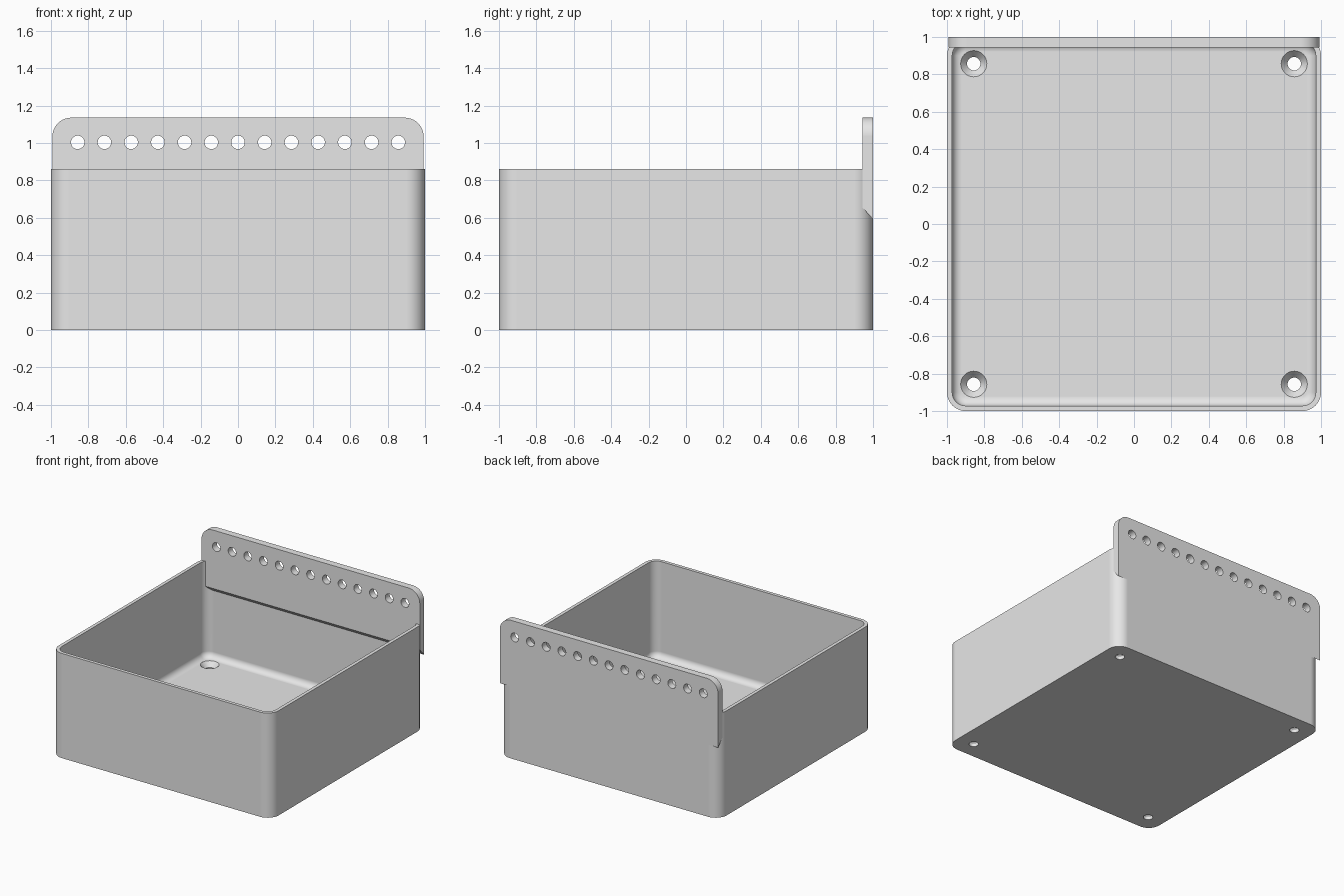
import bpy, bmesh
from math import pi, sin, cos, radians

cube = bpy.data.objects.get("Cube")
if cube:
    bpy.data.objects.remove(cube, do_unlink=True)

grey = bpy.data.materials.new("light grey plastic")
grey.use_nodes = True
COLOUR = (0.8, 0.8, 0.8, 1)
grey.diffuse_color = COLOUR
grey.node_tree.nodes["Principled BSDF"].inputs["Base Color"].default_value = COLOUR

WALL, HEIGHT, RADIUS = 0.028, 0.86, 0.1
FLOOR, FILLET = 0.07, 0.05
HOLE = 0.857


def make_object(name, bm):
    bmesh.ops.recalc_face_normals(bm, faces=bm.faces)
    mesh = bpy.data.meshes.new(name)
    bm.to_mesh(mesh)
    bm.free()
    mesh.materials.append(grey)
    obj = bpy.data.objects.new(name, mesh)
    bpy.context.collection.objects.link(obj)
    return obj


def arc(cx, cy, r, start, steps=10):
    return [(cx + r * cos(start + pi / 2 * i / steps),
             cy + r * sin(start + pi / 2 * i / steps)) for i in range(steps + 1)]


def rounded_square(half, r):
    c = half - r
    return (arc(c, c, r, 0) + arc(-c, c, r, pi / 2)
            + arc(-c, -c, r, pi) + arc(c, -c, r, 3 * pi / 2))


def loft(name, rings):
    bm = bmesh.new()
    loops = [[bm.verts.new(p) for p in ring] for ring in rings]
    n = len(loops[0])
    for a, b in zip(loops, loops[1:]):
        for i in range(n):
            j = (i + 1) % n
            bm.faces.new((a[i], a[j], b[j], b[i]))
    bm.faces.new(loops[0])
    bm.faces.new(loops[-1])
    return make_object(name, bm)


def cut(target, bm):
    cutter = make_object("hole_cutter", bm)
    cutter.hide_render = True
    mod = target.modifiers.new("holes", 'BOOLEAN')
    mod.operation, mod.solver, mod.object = 'DIFFERENCE', 'EXACT', cutter
    bpy.context.view_layer.objects.active = target
    bpy.ops.object.modifier_apply(modifier=mod.name)
    bpy.data.objects.remove(cutter, do_unlink=True)


def finish(obj):
    bpy.ops.object.select_all(action='DESELECT')
    obj.select_set(True)
    bpy.context.view_layer.objects.active = obj
    bpy.ops.object.shade_smooth_by_angle(angle=radians(30))
    obj.modifiers.new("flat face normals", 'WEIGHTED_NORMAL').keep_sharp = True


# Open bin: outer wall, rim, inner wall, filleted floor
sections = [(0, 0), (0, HEIGHT), (WALL, HEIGHT)]
for i in range(7):
    a = pi / 2 * i / 6
    sections.append((WALL + FILLET * (1 - cos(a)), FLOOR + FILLET * (1 - sin(a))))
storage_bin = loft("storage_bin", [
    [(x, y, z) for x, y in rounded_square(1 - inset, RADIUS - inset)]
    for inset, z in sections])

# Countersunk screw holes in the floor
bm = bmesh.new()
profile = [(0.036, -0.05), (0.036, 0.03), (0.07, FLOOR), (0.07, FLOOR + 0.02)]
for sx in (-1, 1):
    for sy in (-1, 1):
        rings = [[bm.verts.new((sx * HOLE + r * cos(2 * pi * k / 32),
                                sy * HOLE + r * sin(2 * pi * k / 32), z))
                  for k in range(32)] for r, z in profile]
        for a, b in zip(rings, rings[1:]):
            for k in range(32):
                m = (k + 1) % 32
                bm.faces.new((a[k], a[m], b[m], b[k]))
        bm.faces.new(rings[0])
        bm.faces.new(rings[-1])
cut(storage_bin, bm)
finish(storage_bin)

# Back hanging panel with rounded top and sloped lower edge
TOP, HALF = 1.135, 0.992


def panel_outline(bottom):
    c = HALF - RADIUS
    return ([(-HALF, bottom), (HALF, bottom)]
            + arc(c, TOP - RADIUS, RADIUS, 0)
            + arc(-c, TOP - RADIUS, RADIUS, pi / 2))


hanging_panel = loft("hanging_panel", [
    [(x, y, z) for x, z in panel_outline(bottom)]
    for y, bottom in ((0.943, 0.655), (1.0, 0.592))])

# Row of round holes through the panel
bm = bmesh.new()
for i in range(13):
    x = -HOLE + 2 * HOLE * i / 12
    front, back = [[bm.verts.new((x + 0.036 * cos(2 * pi * k / 32), y,
                                  1.003 + 0.036 * sin(2 * pi * k / 32)))
                    for k in range(32)] for y in (0.9, 1.05)]
    for k in range(32):
        m = (k + 1) % 32
        bm.faces.new((front[k], front[m], back[m], back[k]))
    bm.faces.new(front)
    bm.faces.new(back)
cut(hanging_panel, bm)
finish(hanging_panel)
